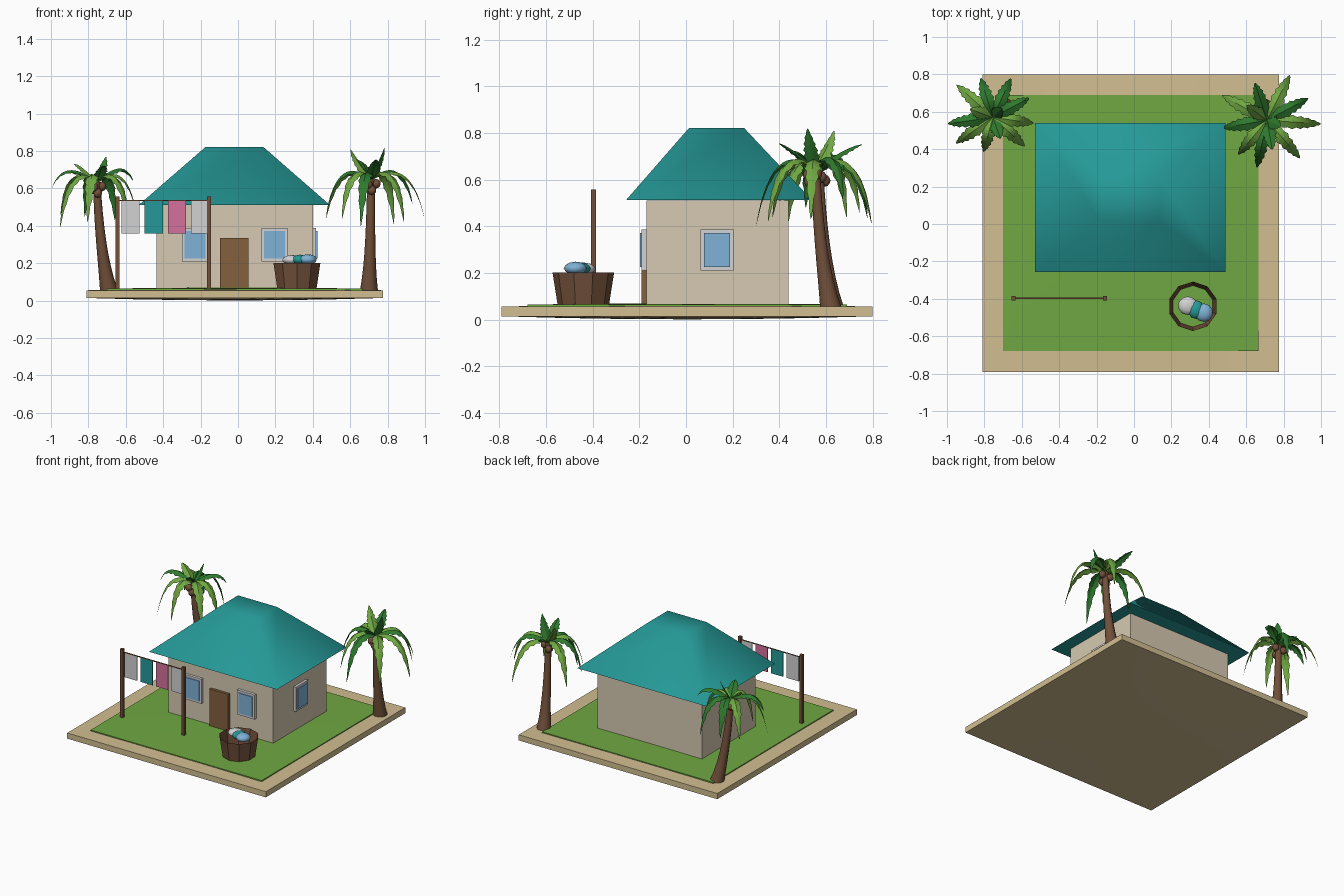
import bpy, bmesh, math
from mathutils import Vector, Matrix

if "Cube" in bpy.data.objects:
    bpy.data.objects.remove(bpy.data.objects["Cube"])


def lin(c):
    return c / 12.92 if c <= 0.04045 else ((c + 0.055) / 1.055) ** 2.4


def material(name, hexcode):
    m = bpy.data.materials.new(name)
    m.diffuse_color = [lin(int(hexcode[i:i + 2], 16) / 255) for i in (0, 2, 4)] + [1]
    m.use_nodes = True
    m.node_tree.nodes["Principled BSDF"].inputs["Base Color"].default_value = m.diffuse_color
    return m


SAND = material("sand", "D2BE91")
GRASS = material("grass green", "70A842")
WALL = material("cream wall", "D6CAB2")
TEAL = material("teal", "259A98")
WOOD = material("dark wood", "72503A")
DOOR = material("door brown", "85603E")
WHITE = material("off white", "D2D2D4")
BLUE = material("light blue", "7FB2D6")
PINK = material("pink", "D3729C")
LEAF = material("dark leaf", "2F7A2E")


def finish(name, bm, mat, smooth=0):
    """Turn a bmesh into an object; smooth = angle in degrees below which edges are soft."""
    bmesh.ops.recalc_face_normals(bm, faces=bm.faces)
    if smooth:
        for f in bm.faces:
            f.smooth = True
        for e in bm.edges:
            e.smooth = len(e.link_faces) == 2 and e.calc_face_angle(0) < math.radians(smooth)
    me = bpy.data.meshes.new(name)
    bm.to_mesh(me)
    bm.free()
    me.materials.append(mat)
    ob = bpy.data.objects.new(name, me)
    bpy.context.collection.objects.link(ob)
    return ob


def box(name, x, y, z, mat, bulge=0):
    """Box from (min, max) ranges; bulge domes the top and bottom slightly."""
    bm = bmesh.new()
    bmesh.ops.create_cube(bm, size=2)
    if bulge:
        bmesh.ops.subdivide_edges(bm, edges=bm.edges[:], cuts=5, use_grid_fill=True)
    for v in bm.verts:
        u, w, t = v.co
        dome = bulge * t * (1 - u * u) * (1 - w * w)
        v.co = [(r[0] + r[1]) / 2 + c * (r[1] - r[0]) / 2 for r, c in zip((x, y, z), v.co)]
        v.co.z += dome
    return finish(name, bm, mat, 40 if bulge else 0)


def blob(name, centre, size, mat):
    bm = bmesh.new()
    bmesh.ops.create_icosphere(bm, subdivisions=2, radius=1,
                               matrix=Matrix.Translation(centre) @ Matrix.Diagonal((*size, 1)))
    return finish(name, bm, mat, 60)


# Ground
box("sand_base", (-.81, .775), (-.79, .80), (.014, .055), SAND, .013)
box("lawn", (-.70, .665), (-.68, .69), (.05, .064), GRASS, .006)

# House walls, door and windows
box("house_walls", (-.435, .40), (-.17, .44), (.06, .51), WALL)
box("door", (-.095, .055), (-.19, -.165), (.065, .335), DOOR)
for side, cx in (("left", -.23), ("right", .195)):
    box(side + "_window_frame", (cx - .07, cx + .07), (-.19, -.165), (.21, .387), WHITE)
    box(side + "_window_glass", (cx - .055, cx + .055), (-.197, -.188), (.226, .371), BLUE)
box("side_window_frame", (.395, .418), (.063, .203), (.21, .387), WHITE)
box("side_window_glass", (.416, .425), (.077, .189), (.226, .371), BLUE)

# Hipped roof with a small flat top
bm = bmesh.new()
rings = []
for x0, x1, y0, y1, z in ((-.53, .49, -.257, .54, .512), (-.175, .137, .012, .25, .82)):
    rings.append([bm.verts.new((x, y, z)) for x, y in ((x0, y0), (x1, y0), (x1, y1), (x0, y1))])
for i in range(4):
    j = (i + 1) % 4
    bm.faces.new((rings[0][i], rings[0][j], rings[1][j], rings[1][i]))
for r in rings:
    bm.faces.new(r)
finish("roof", bm, TEAL, 75)

# Washing line
for side, x in (("left", -.645), ("right", -.155)):
    box(side + "_line_post", (x - .011, x + .011), (-.408, -.386), (.06, .557), WOOD)
box("clothes_line", (-.645, -.155), (-.4, -.394), (.532, .538), WOOD)
for i, mat in enumerate((WHITE, TEAL, PINK, WHITE)):
    x = -.624 + i * .1245
    box("hanging_cloth_%d" % (i + 1), (x, x + .098), (-.4, -.394), (.358, .535), mat)

# Laundry basket (open tapered tub) and clothes
bm = bmesh.new()
bmesh.ops.create_cone(bm, cap_ends=False, segments=10, radius1=.11, radius2=.132, depth=.14,
                      matrix=Matrix.Translation((.315, -.44, .132)))
finish("laundry_basket", bm, WOOD)
blob("white_laundry", (.288, -.437, .218), (.053, .05, .026), WHITE)
blob("teal_laundry", (.332, -.458, .219), (.045, .05, .027), TEAL)
blob("blue_laundry", (.373, -.474, .22), (.05, .05, .028), BLUE)


def bezier(a, b, c, t):
    return a * (1 - t) ** 2 + b * 2 * t * (1 - t) + c * t * t


def trunk(name, base, top):
    bm = bmesh.new()
    bend = Vector((top.x * .8 + base.x * .2, top.y * .8 + base.y * .2, .3))
    prev = None
    for k in range(9):
        t = k / 8
        c = bezier(base, bend, top, t)
        r = .02 + .012 * (1 - t) + .016 * (1 - t) ** 4
        ring = [bm.verts.new(c + Vector((math.cos(a), math.sin(a), 0)) * r)
                for a in (math.tau * i / 10 for i in range(10))]
        if prev:
            for i in range(10):
                bm.faces.new((prev[i], prev[i - 9], ring[i - 9], ring[i]))
        else:
            bm.faces.new(ring)
        prev = ring
    bm.faces.new(prev)
    finish(name, bm, WOOD, 50)


def frond(name, crown, angle, reach, tip_z, mat):
    """Arched leaf with a V fold and a saw-toothed edge."""
    a = math.radians(angle)
    out, side = Vector((math.cos(a), math.sin(a), 0)), Vector((-math.sin(a), math.cos(a), 0))
    tip = crown + out * reach
    tip.z = tip_z
    mid = crown + out * reach * .75
    mid.z = crown.z + (.14 if tip_z < crown.z + .05 else .1)
    bm = bmesh.new()
    prev, n = None, 14
    for k in range(n + 1):
        t = k / n
        c = bezier(crown, mid, tip, t)
        w = .041 * min(1, .25 + 2.6 * t) * (1 - t ** 2.5) * (1 if k % 2 else .74) + .001
        row = [bm.verts.new(c + side * s * w - Vector((0, 0, abs(s) * w * .5))) for s in (-1, 0, 1)]
        if prev:
            for i in (0, 1):
                bm.faces.new((prev[i], prev[i + 1], row[i + 1], row[i]))
        prev = row
    finish(name, bm, mat)


# Palms: fronds given as (angle, reach, tip height)
PALMS = {
    "left_palm": ((-.69, .63, .055), (-.755, .57, .635),
                  ((-8, .22, .44), (188, .243, .6), (-42, .23, .41), (28, .22, .64), (215, .24, .39),
                   (65, .23, .43), (138, .26, .46), (107, .22, .45), (255, .19, .42),
                   (45, .07, .77), (160, .13, .73), (290, .12, .72))),
    "right_palm": ((.70, .62, .055), (.711, .555, .65),
                   ((-4, .289, .43), (28, .25, .52), (63, .27, .41), (108, .21, .75), (151, .275, .44),
                    (190, .24, .48), (230, .24, .44), (258, .26, .40), (-49, .27, .42),
                    (-25, .08, .82), (144, .135, .81), (280, .16, .755))),
}
for name, (base, crown, fronds) in PALMS.items():
    base, crown = Vector(base), Vector(crown)
    trunk(name + "_trunk", base, crown)
    for i, (dx, dy, dz) in enumerate(((-.015, -.03, -.03), (.028, .005, -.025), (-.02, .025, -.04), (.005, -.025, -.06))):
        blob("%s_coconut_%d" % (name, i + 1), crown + Vector((dx, dy, dz)), (.024, .024, .026), WOOD)
    for i, (angle, reach, tip_z) in enumerate(fronds):
        frond("%s_frond_%d" % (name, i + 1), crown, angle, reach, tip_z, LEAF if i % 2 else GRASS)
